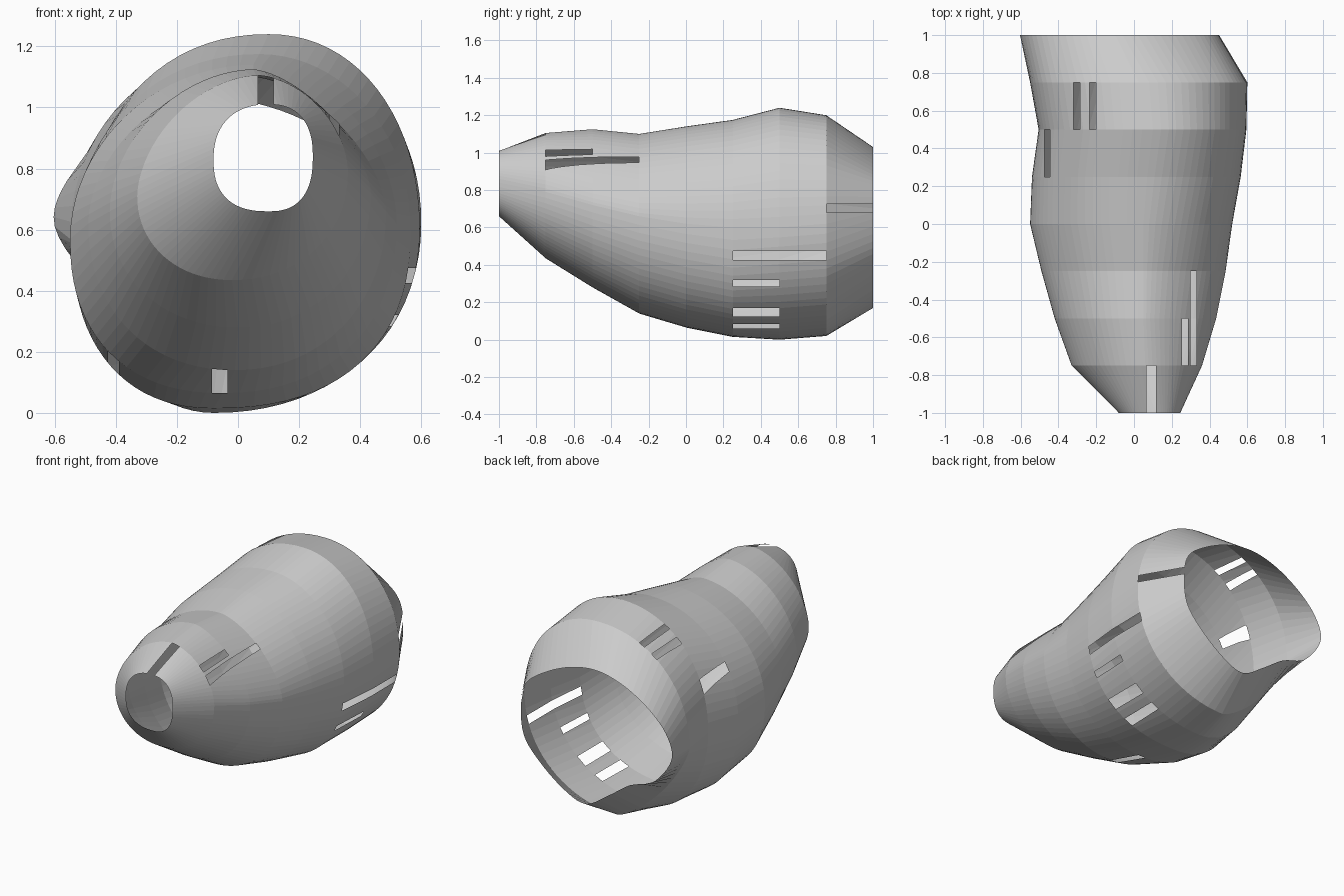
import bpy, bmesh
from math import sin, cos, pi
from mathutils import Vector

cube = bpy.data.objects.get("Cube")
if cube:
    bpy.data.objects.remove(cube, do_unlink=True)

STEPS = 20      # segments in each quarter of a ring
SPACING = 0.25  # distance between rings

# Each ring, front to back: (x, z) of its top, right, bottom and left extreme,
# then the fullness of the four quarters between them
rings = [
    ([(.1, 1.01), (.245, .84), (.1, .66), (-.08, .83)], (2.4, 2.5, 2.5, 2.3)),
    ([(.06, 1.105), (.36, .79), (-.02, .435), (-.33, .71)], (1.8, 2.1, 2.1, 1.75)),
    ([(.05, 1.125), (.435, .72), (0, .28), (-.42, .66)], (1.55, 2.1, 2.1, 1.85)),
    ([(.05, 1.1), (.485, .66), (-.01, .14), (-.49, .62)], (1.6, 2.1, 2.15, 1.85)),
    ([(.05, 1.14), (.52, .62), (-.05, .065), (-.55, .57)], (1.85, 2.2, 2.3, 1.95)),
    ([(.07, 1.175), (.565, .6), (-.08, .015), (-.54, .54)], (2, 2.35, 2.25, 2.1)),
    ([(.1, 1.24), (.595, .6), (-.08, 0), (-.505, .56)], (2.1, 2.1, 2, 2.15)),
    ([(.08, 1.2), (.6, .62), (-.05, .02), (-.55, .57)], (2.1, 2.1, 1.35, 2.1)),
]

# The dented rear rim, four points to a quarter
rear_rim = [
    (-.06, 1.03), (.14, .99), (.32, .9), (.42, .81),
    (.45, .68), (.43, .49), (.32, .35), (.15, .22),
    (0, .17), (-.16, .265), (-.31, .37), (-.48, .44),
    (-.6, .61), (-.56, .76), (-.43, .89), (-.25, .99),
]


def oval(extremes, powers):
    """Ring of four superellipse quarters joining the extremes."""
    points = []
    for q, power in enumerate(powers):
        (xa, za), (xb, zb) = extremes[q], extremes[(q + 1) % 4]
        for i in range(STEPS):
            t = i / STEPS * pi / 2
            s, c = sin(t) ** (2 / power), cos(t) ** (2 / power)
            if q % 2 == 0:
                points.append((xa + (xb - xa) * s, zb + (za - zb) * c))
            else:
                points.append((xb + (xa - xb) * c, za + (zb - za) * s))
    return points


def spline(control):
    """Closed smooth curve through the control points."""
    pts = [Vector(p) for p in control]
    n = len(pts)
    count = 4 * STEPS // n
    out = []
    for k in range(n):
        a, b, c, d = (pts[(k + j - 1) % n] for j in range(4))
        for i in range(count):
            t = i / count
            out.append((b * 2 + (c - a) * t + (a * 2 - b * 5 + c * 4 - d) * t ** 2
                        + (b * 3 - a - c * 3 + d) * t ** 3) / 2)
    return out


# Loft the open shell
outlines = [oval(extremes, powers) for extremes, powers in rings]
outlines.append(spline(rear_rim))
bm = bmesh.new()
loops = [[bm.verts.new((x, k * SPACING - 1, z)) for x, z in outline]
         for k, outline in enumerate(outlines)]
for near, far in zip(loops, loops[1:]):
    for i in range(len(near)):
        j = (i + 1) % len(near)
        bm.faces.new((near[i], near[j], far[j], far[i]))

# Slots: side, lower and upper limit across, front and back limit
slots = [
    ("top", .065, .117, -1, -.75),
    ("top", .255, .285, -.75, -.5),
    ("top", .3, .33, -.75, -.25),
    ("top", -.32, -.285, .5, .75),
    ("top", -.235, -.2, .5, .75),
    ("top", -.475, -.445, .25, .5),
    ("side", .68, .725, .75, 1),
    ("side", .425, .475, .25, .75),
    ("side", .285, .32, .25, .5),
    ("side", .125, .17, .25, .5),
    ("side", .06, .085, .25, .5),
    ("bottom", -.085, -.035, -.25, 0),
    ("bottom", -.425, -.39, 0, .25),
]


def strip(side, front, back):
    """Faces on one side of the shell between two rings."""
    found = []
    for f in bm.faces:
        c = f.calc_center_median()
        on_side = {"top": c.z > .65, "side": c.x > .15, "bottom": c.z < .45}[side]
        if on_side and front < c.y < back:
            found.append(f)
    return found


for side, low, high, front, back in slots:
    axis = Vector((0, 0, 1)) if side == "side" else Vector((1, 0, 0))
    for limit in (low, high):
        faces = strip(side, front, back)
        edges = {e for f in faces for e in f.edges}
        verts = {v for f in faces for v in f.verts}
        bmesh.ops.bisect_plane(bm, geom=list(verts) + list(edges) + faces,
                               dist=.0001, plane_co=axis * limit, plane_no=axis)
    inside = [f for f in strip(side, front, back)
              if low < f.calc_center_median().dot(axis) < high]
    bmesh.ops.delete(bm, geom=inside, context="FACES")

bmesh.ops.recalc_face_normals(bm, faces=bm.faces)
mesh = bpy.data.meshes.new("slotted_shell")
bm.to_mesh(mesh)
bm.free()
shell = bpy.data.objects.new("slotted_shell", mesh)
bpy.context.collection.objects.link(shell)
